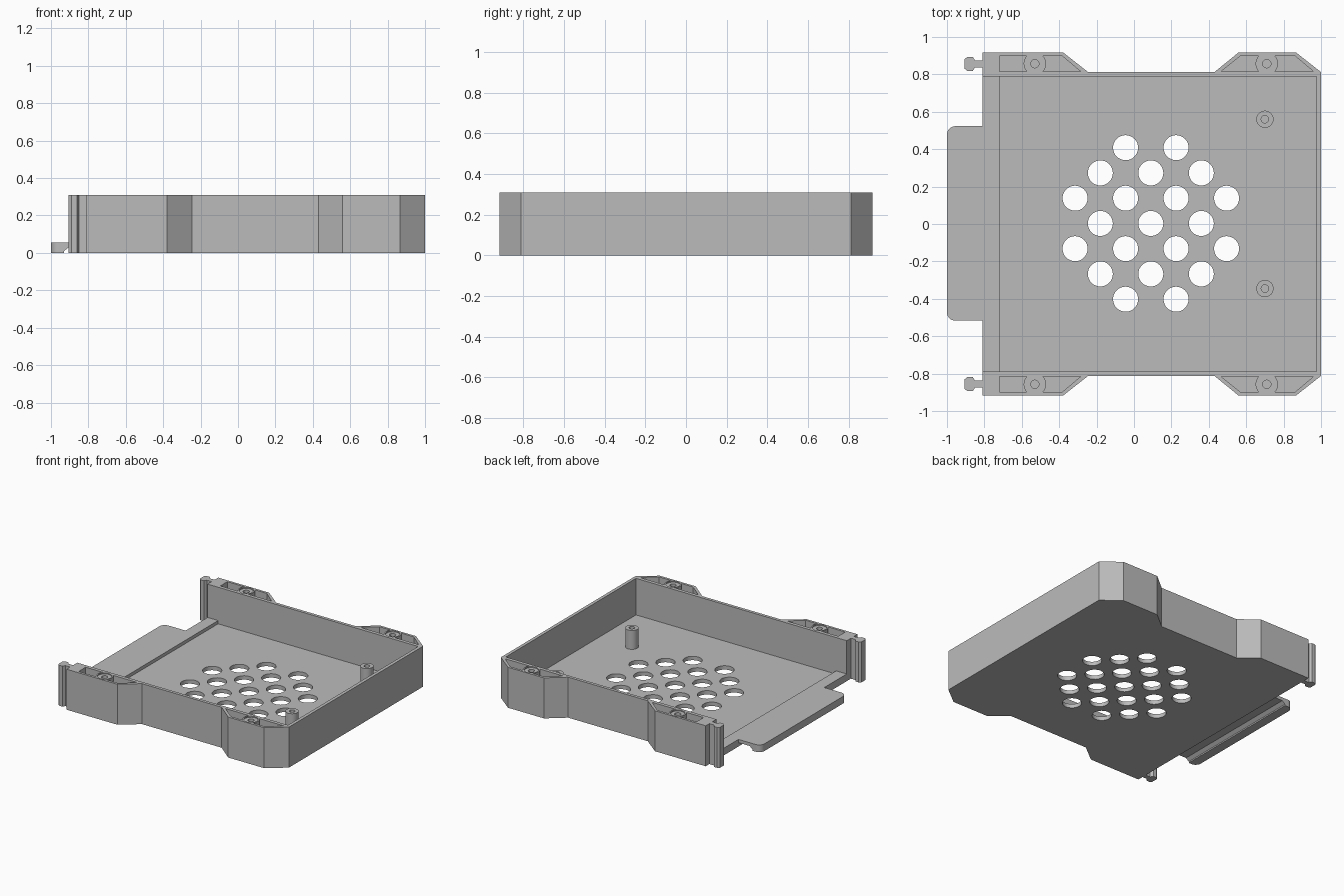
import bpy
import bmesh
from math import sin, cos, radians, pi
from mathutils import Vector

if "Cube" in bpy.data.objects:
    bpy.data.objects.remove(bpy.data.objects["Cube"], do_unlink=True)

HEIGHT, FLOOR, SILL = 0.31, 0.03, 0.055
grey = bpy.data.materials.new("plain_grey")
grey.use_nodes = True
COLOUR = (0.5, 0.5, 0.5, 1)
grey.diffuse_color = COLOUR
grey.node_tree.nodes["Principled BSDF"].inputs["Base Color"].default_value = COLOUR


def prism(bm, points, depth):
    """Closed prism from a 3D outline extruded along a vector."""
    face = bm.faces.new([bm.verts.new(p) for p in points])
    ext = bmesh.ops.extrude_face_region(bm, geom=[face], use_keep_orig=True)
    verts = [g for g in ext["geom"] if isinstance(g, bmesh.types.BMVert)]
    bmesh.ops.translate(bm, verts=verts, vec=depth)


def plan(bm, outline, z0, z1):
    prism(bm, [(x, y, z0) for x, y in outline], Vector((0, 0, z1 - z0)))


def rect(x0, x1, y0, y1):
    return [(x0, y0), (x1, y0), (x1, y1), (x0, y1)]


def arc(x, y, r, start, end, steps):
    angles = [radians(start + (end - start) * i / steps) for i in range(steps + 1)]
    return [(x + r * cos(a), y + r * sin(a)) for a in angles]


def circle(x, y, r, steps=32):
    return arc(x, y, r, 0, 360, steps)[:-1]


def flip(outline, s):
    return [(x, s * y) for x, y in outline]


def finish(bm, name):
    bmesh.ops.recalc_face_normals(bm, faces=bm.faces)
    mesh = bpy.data.meshes.new(name)
    bm.to_mesh(mesh)
    bm.free()
    mesh.materials.append(grey)
    obj = bpy.data.objects.new(name, mesh)
    bpy.context.collection.objects.link(obj)
    return obj


def activate(obj):
    bpy.ops.object.select_all(action='DESELECT')
    obj.select_set(True)
    bpy.context.view_layer.objects.active = obj


def cut(obj, bm):
    """Subtract a set of prisms and discard the cutter."""
    cutter = finish(bm, "cutter")
    cutter.hide_render = True
    mod = obj.modifiers.new("cut", 'BOOLEAN')
    mod.operation, mod.solver, mod.object = 'DIFFERENCE', 'EXACT', cutter
    activate(obj)
    bpy.ops.object.modifier_apply(modifier=mod.name)
    bpy.data.objects.remove(cutter, do_unlink=True)


# Tray block: straight sides with two angled bosses per side
side = [(-0.81, 0.918), (-0.38, 0.918), (-0.245, 0.812), (0.43, 0.812),
        (0.56, 0.918), (0.865, 0.918), (1.0, 0.812)]
bm = bmesh.new()
plan(bm, side + flip(side, -1)[::-1], 0, HEIGHT)
tray = finish(bm, "tray")

# Main cavity, open at the left end
bm = bmesh.new()
plan(bm, rect(-0.9, 0.975, -0.788, 0.788), FLOOR, HEIGHT + 0.1)
cut(tray, bm)

# Boss pockets curve around each screw seat
SEAT_Y, LOW, HIGH = 0.857, 0.815, 0.899
pockets = [
    (-0.53, -1, [(-0.72, HIGH), (-0.72, LOW)]),
    (-0.53, 1, [(-0.385, HIGH), (-0.285, LOW)]),
    (0.71, -1, [(0.57, HIGH), (0.465, LOW)]),
    (0.71, 1, [(0.86, HIGH), (0.96, LOW)]),
]
bm = bmesh.new()
for s in (-1, 1):
    for cx, way, far in pockets:
        near = [(cx + way * (x - cx), y) for x, y in arc(cx, SEAT_Y, 0.06, -45, 45, 8)]
        plan(bm, flip(near + far, s), FLOOR, HEIGHT + 0.1)
    for cx in (-0.53, 0.71):
        plan(bm, flip(circle(cx, SEAT_Y, 0.05), s), HEIGHT - 0.008, HEIGHT + 0.1)
cut(tray, bm)

# Screw holes and the staggered vent grid
bm = bmesh.new()
for s in (-1, 1):
    for cx in (-0.53, 0.71):
        plan(bm, flip(circle(cx, SEAT_Y, 0.022), s), 0.1, HEIGHT + 0.1)
STEP = 0.135
for row, count in zip(range(-3, 4), (2, 3, 4, 3, 4, 3, 2)):
    for i in range(count):
        x = 0.09 + (2 * i - count + 1) * STEP
        plan(bm, circle(x, row * STEP + 0.003, 0.067), -0.1, 0.1)
cut(tray, bm)

# Raised sill across the open end
bm = bmesh.new()
plan(bm, rect(-0.81, -0.72, -0.79, 0.79), FLOOR - 0.01, SILL)
sill = finish(bm, "sill")

# Rounded latch tab with a groove underneath
bm = bmesh.new()
R = 0.045
outline = ([(-0.805, 0.523)] + arc(-1 + R, 0.523 - R, R, 90, 180, 8)
           + arc(-1 + R, -0.517 + R, R, 180, 270, 8) + [(-0.805, -0.517)])
plan(bm, outline, 0, SILL)
tab = finish(bm, "latch_tab")
bm = bmesh.new()
profile = [(-0.93, -0.02), (-0.93, 0.01), (-0.905, 0.03), (-0.7, 0.03), (-0.7, -0.02)]
prism(bm, [(x, -0.7, z) for x, z in profile], Vector((0, 1.4, 0)))
cut(tab, bm)

# Clip rails: narrow neck and chamfered head, full height
clip = [(-0.805, 0.838), (-0.85, 0.838), (-0.862, 0.818), (-0.89, 0.818), (-0.905, 0.83),
        (-0.905, 0.882), (-0.89, 0.894), (-0.862, 0.894), (-0.85, 0.874), (-0.805, 0.874)]
for s, name in ((1, "back_clip"), (-1, "front_clip")):
    bm = bmesh.new()
    plan(bm, flip(clip, s), 0, HEIGHT)
    finish(bm, name)

# Hollow mounting posts on the floor
for y, name in ((0.56, "back_post"), (-0.345, "front_post")):
    bm = bmesh.new()
    plan(bm, circle(0.70, y, 0.046), FLOOR - 0.01, 0.175)
    post = finish(bm, name)
    bm = bmesh.new()
    plan(bm, circle(0.70, y, 0.02), 0.06, 0.3)
    cut(post, bm)

# Smooth round surfaces, crisp edges
for obj in [o for o in bpy.context.collection.objects if o.type == 'MESH']:
    activate(obj)
    bpy.ops.object.shade_smooth_by_angle(angle=radians(25))
